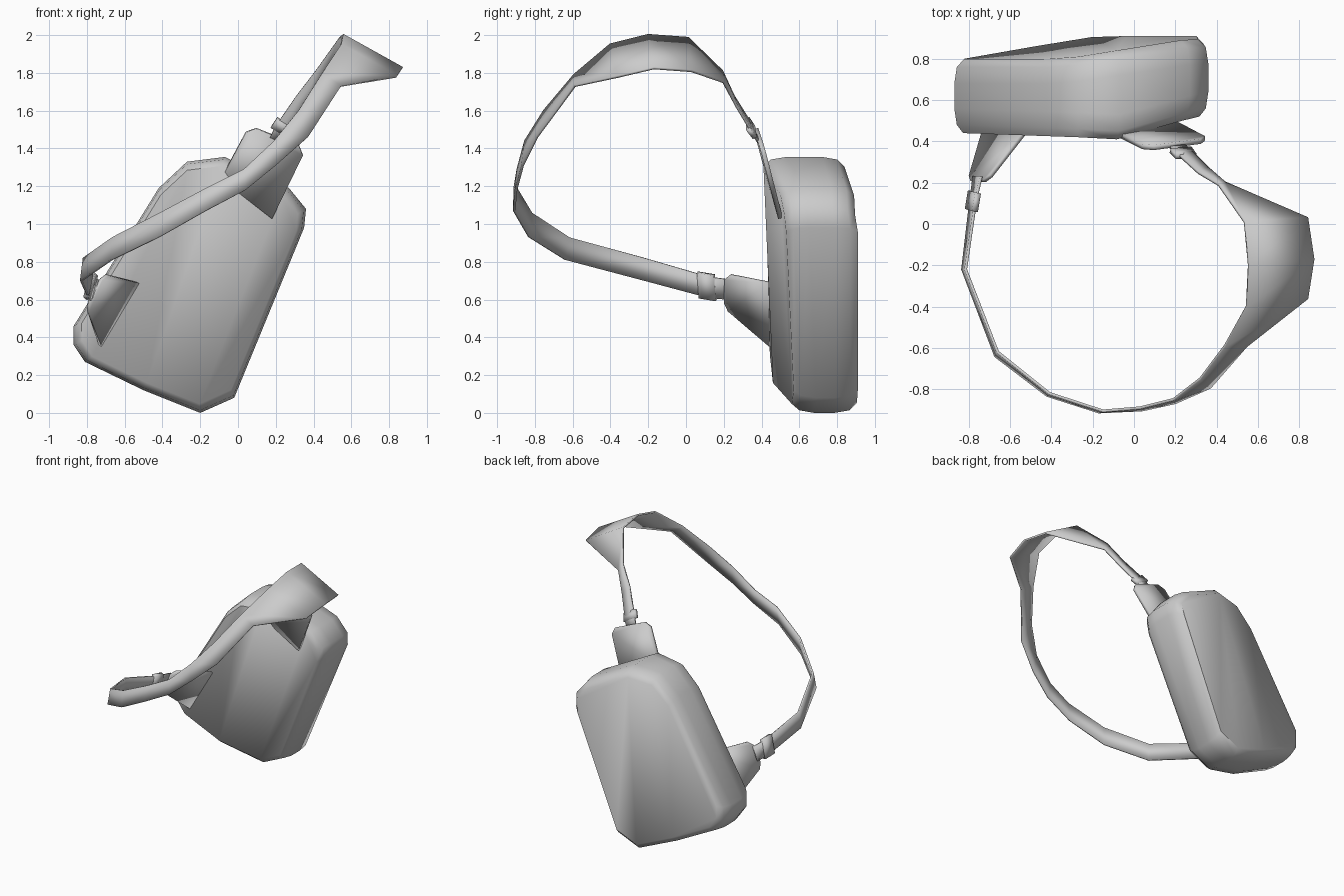
import bpy, bmesh, math
from mathutils import Vector


def finish(name, bm, angle, thickness=0):
    bmesh.ops.recalc_face_normals(bm, faces=bm.faces)
    me = bpy.data.meshes.new(name)
    bm.to_mesh(me)
    bm.free()
    ob = bpy.data.objects.new(name, me)
    bpy.context.collection.objects.link(ob)
    me.shade_smooth()
    me.set_sharp_from_angle(angle=math.radians(angle))
    if thickness:
        mod = ob.modifiers.new("thickness", 'SOLIDIFY')
        mod.thickness = thickness
        mod.offset = 0
    return ob


def strip(name, pairs, thickness, angle=40):
    """Ribbon through pairs of (upper edge, lower edge) points."""
    bm = bmesh.new()
    rows = [[bm.verts.new(p) for p in pair] for pair in pairs]
    for (a, b), (c, d) in zip(rows, rows[1:]):
        bm.faces.new((a, b, d, c))
    return finish(name, bm, angle, thickness)


def tab(name, a, b, c, d, cut, thickness):
    """Tapered plate a-b-c-d, corners a and b clipped."""
    a, b, c, d = map(Vector, (a, b, c, d))
    toward = lambda p, q: p + (q - p).normalized() * cut
    pts = [toward(a, d), toward(a, b), toward(b, a), toward(b, c), c, d]
    bm = bmesh.new()
    bm.faces.new([bm.verts.new(p) for p in pts])
    return finish(name, bm, 30, thickness)


# Bag body: leaning outline (x, z, front y, back y), lofted front to back
outline = [
    (-0.02, 0.08, .57, .91), (0.35, 0.98, .53, .91), (0.36, 1.08, .52, .895),
    (0.27, 1.19, .50, .89), (-0.07, 1.355, .41, .84), (-0.27, 1.33, .42, .81),
    (-0.42, 1.19, .425, .80), (-0.87, 0.46, .44, .80), (-0.87, 0.36, .44, .80),
    (-0.81, 0.27, .445, .81), (-0.5, 0.12, .46, .86), (-0.2, 0.0, .56, .905)]
cx, cz = -0.26, 0.68
rings_spec = [(.93, 0, 0), (.98, 0, .04), (1, 0, .12),
              (1, 1, -.12), (.98, 1, -.04), (.92, 1, 0)]
bm = bmesh.new()
rings = []
for s, back, dy in rings_spec:
    rings.append([bm.verts.new((cx + (x - cx) * s, (b if back else f) + dy,
                                cz + (z - cz) * s)) for x, z, f, b in outline])
n = len(outline)
for r, q in zip(rings, rings[1:]):
    for i in range(n):
        j = (i + 1) % n
        bm.faces.new((r[i], r[j], q[j], q[i]))
# front and back panels, each split along the lengthwise crease
for r in (rings[0], rings[-1]):
    bm.faces.new(r[4:11])
    bm.faces.new(r[10:] + r[:5])
finish("bag_body", bm, 50)

# Strap anchor tabs
tab("upper_tab", (0.06, .365, 1.52), (0.36, .405, 1.40),
    (0.18, .50, 1.03), (-0.09, .44, 1.24), .04, .025)
tab("lower_tab", (-0.71, .21, .735), (-0.80, .205, .56),
    (-0.73, .445, .355), (-0.53, .44, .69), .03, .02)

# Strap loop, widening into the shoulder pad
strap = [
    ((-0.74, .23, .705), (-0.775, .23, .60)),
    ((-0.765, .12, .72), (-0.79, .12, .61)),
    ((-0.815, -.22, .82), (-0.83, -.22, .70)),
    ((-0.66, -.62, .93), (-0.67, -.64, .81)),
    ((-0.41, -.82, 1.06), (-0.42, -.83, .93)),
    ((-0.15, -.905, 1.20), (-0.17, -.91, 1.07)),
    ((0.03, -.89, 1.29), (0.04, -.90, 1.18)),
    ((0.19, -.85, 1.44), (0.20, -.865, 1.31)),
    ((0.32, -.75, 1.60), (0.37, -.79, 1.46)),
    ((0.44, -.59, 1.79), (0.545, -.59, 1.73)),
    ((0.545, -.40, 1.95), (0.84, -.36, 1.78)),
    ((0.555, -.20, 2.0), (0.87, -.17, 1.825)),
    ((0.535, .01, 1.985), (0.84, .03, 1.81)),
    ((0.41, .19, 1.81), (0.44, .20, 1.75)),
    ((0.31, .25, 1.68), (0.36, .27, 1.62)),
    ((0.20, .35, 1.52), (0.27, .36, 1.47)),
    ((0.17, .375, 1.46), (0.24, .385, 1.43))]
strip("strap", strap, .014)

# Strap adjusters near each tab
strip("lower_adjuster", [((-0.755, .15, .73), (-0.79, .16, .595)),
                         ((-0.77, .06, .745), (-0.805, .07, .61))], .03)
strip("upper_adjuster", [((0.175, .355, 1.515), (0.275, .365, 1.455)),
                         ((0.205, .325, 1.56), (0.30, .33, 1.50))], .025)
